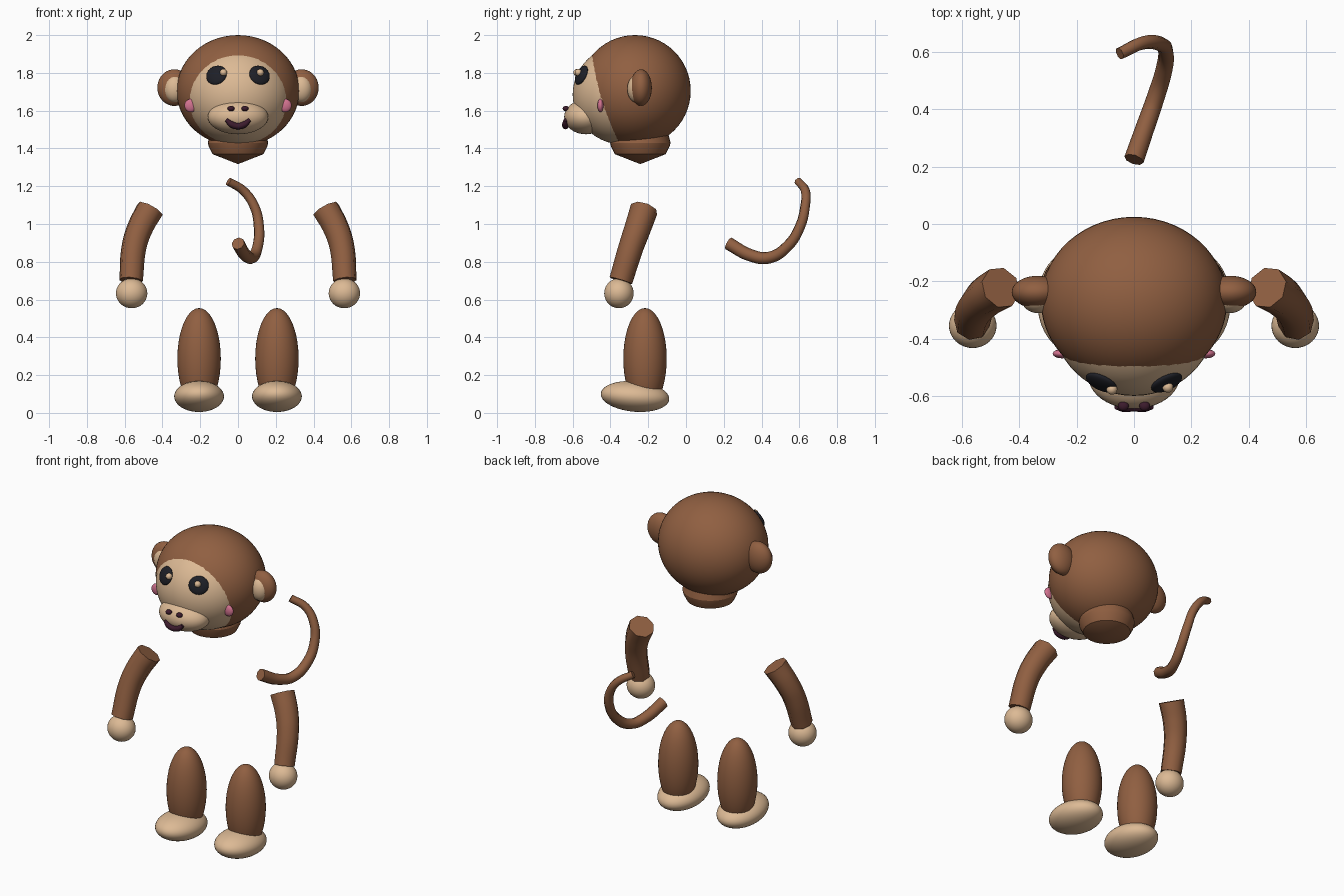
import bpy
import bmesh
from math import radians
from mathutils import Matrix, Vector

if "Cube" in bpy.data.objects:
    bpy.data.objects.remove(bpy.data.objects["Cube"], do_unlink=True)


def material(name, rgb):
    mat = bpy.data.materials.new(name)
    mat.use_nodes = True
    mat.diffuse_color = (*rgb, 1)
    mat.node_tree.nodes["Principled BSDF"].inputs["Base Color"].default_value = (*rgb, 1)
    return mat


BROWN = material("brown fur", (0.28, 0.115, 0.053))
BEIGE = material("beige skin", (0.72, 0.49, 0.30))
BLACK = material("eye black", (0.013, 0.014, 0.02))
PLUM = material("dark plum", (0.045, 0.011, 0.026))
PINK = material("cheek pink", (0.65, 0.17, 0.28))


def smooth(obj, angle=60):
    bpy.ops.object.select_all(action="DESELECT")
    obj.select_set(True)
    bpy.context.view_layer.objects.active = obj
    bpy.ops.object.shade_smooth_by_angle(angle=radians(angle))


def add_mesh(name, bm, mat):
    mesh = bpy.data.meshes.new(name)
    bmesh.ops.recalc_face_normals(bm, faces=bm.faces)
    bm.to_mesh(mesh)
    bm.free()
    mesh.materials.append(mat)
    obj = bpy.data.objects.new(name, mesh)
    bpy.context.collection.objects.link(obj)
    smooth(obj)
    return obj


def ellipsoid(name, mat, loc, size, turn=None, segments=40):
    """Squashed ball; turn is a 4x4 rotation."""
    bm = bmesh.new()
    bmesh.ops.create_uvsphere(bm, u_segments=segments, v_segments=segments // 2, radius=1)
    place = Matrix.Translation(loc) @ (turn or Matrix()) @ Matrix.Diagonal((*size, 1))
    bmesh.ops.transform(bm, matrix=place, verts=bm.verts)
    return add_mesh(name, bm, mat)


def tube(name, mat, points, start, end, mid=None, sides=2):
    """Capped tube through points, with radius running from start to end."""
    curve = bpy.data.curves.new(name, "CURVE")
    curve.dimensions = "3D"
    curve.bevel_depth = 1
    curve.bevel_resolution = sides
    curve.use_fill_caps = True
    curve.resolution_u = 8
    spline = curve.splines.new("BEZIER")
    spline.bezier_points.add(len(points) - 1)
    last = len(points) - 1
    for i, (bp, co) in enumerate(zip(spline.bezier_points, points)):
        bp.co = co
        bp.handle_left_type = bp.handle_right_type = "AUTO"
        bp.radius = start + (end - start) * i / last
        if mid and 0 < i < last:
            bp.radius = mid
    obj = bpy.data.objects.new(name, curve)
    bpy.context.collection.objects.link(obj)
    bpy.ops.object.select_all(action="DESELECT")
    obj.select_set(True)
    bpy.context.view_layer.objects.active = obj
    bpy.ops.object.convert(target="MESH")
    obj = bpy.context.object
    obj.name = name
    obj.data.materials.clear()
    obj.data.materials.append(mat)
    smooth(obj)
    return obj


# Head, face and muzzle
ellipsoid("head", BROWN, (0, -0.27, 1.705), (0.325, 0.295, 0.295), segments=56)
FACE = Vector((0, -0.33, 1.685))
FACE_SIZE = Vector((0.285, 0.27, 0.265))
ellipsoid("face", BEIGE, FACE, FACE_SIZE, segments=56)
ellipsoid("muzzle", BEIGE, (0, -0.53, 1.567), (0.16, 0.115, 0.092))

# Smiling mouth
tube("mouth", PLUM, [(-0.062, -0.638, 1.552), (-0.035, -0.64, 1.528), (0, -0.638, 1.518),
                     (0.035, -0.64, 1.528), (0.062, -0.638, 1.552)], 0.01, 0.01, 0.017)

# Neck stub with a shallow pointed underside
bm = bmesh.new()
profile = [(0.15, 1.47), (0.16, 1.43), (0.155, 1.41), (0.135, 1.37), (0, 1.317)]
verts = [bm.verts.new((r, 0, z)) for r, z in profile]
edges = [bm.edges.new(pair) for pair in zip(verts, verts[1:])]
bmesh.ops.spin(bm, geom=verts + edges, cent=(0, 0, 0), axis=(0, 0, 1),
               angle=radians(360), steps=32)
bmesh.ops.remove_doubles(bm, verts=bm.verts, dist=0.0005)
bmesh.ops.translate(bm, vec=(0, -0.242, 0), verts=bm.verts)
smooth(add_mesh("neck", bm, BROWN), 25)

# Paired parts
for side, s in (("left", 1), ("right", -1)):
    # Flat eye lying on the face surface
    x, z = s * 0.114, 1.788
    u, w = x / FACE_SIZE.x, (z - FACE.z) / FACE_SIZE.z
    y = FACE.y - FACE_SIZE.y * (1 - u * u - w * w) ** 0.5
    offset = Vector((x, y, z)) - FACE
    normal = Vector([d / r ** 2 for d, r in zip(offset, FACE_SIZE)])
    turn = normal.to_track_quat("Z", "Y").to_matrix().to_4x4()
    ellipsoid(side + "_eye", BLACK, (x, y, z), (0.058, 0.054, 0.018), turn)

    ellipsoid(side + "_nostril", PLUM, (s * 0.037, -0.636, 1.611), (0.019, 0.017, 0.014), segments=20)
    ellipsoid(side + "_cheek", PINK, (s * 0.25, -0.453, 1.627), (0.034, 0.016, 0.035), segments=24)
    ellipsoid(side + "_ear", BROWN, (s * 0.337, -0.238, 1.722), (0.09, 0.057, 0.097))
    ellipsoid(side + "_inner_ear", BEIGE, (s * 0.335, -0.262, 1.715), (0.058, 0.049, 0.072))

    # Arm and hand
    tube(side + "_arm", BROWN, [(s * 0.465, -0.222, 1.078), (s * 0.518, -0.255, 0.98),
                                (s * 0.55, -0.29, 0.88), (s * 0.566, -0.345, 0.70)], 0.075, 0.063)
    ellipsoid(side + "_hand", BEIGE, (s * 0.563, -0.355, 0.633), (0.083, 0.078, 0.079))

    # Leg and foot, toes lifted slightly
    ellipsoid(side + "_leg", BROWN, (s * 0.206, -0.217, 0.287), (0.115, 0.115, 0.268))
    ellipsoid(side + "_foot", BEIGE, (s * 0.206, -0.27, 0.087), (0.132, 0.182, 0.081),
              Matrix.Rotation(radians(-5), 4, "X"))

# Eye highlights, both toward the same side
ellipsoid("right_eye_highlight", BEIGE, (-0.077, -0.577, 1.802), (0.019, 0.019, 0.019), segments=20)
ellipsoid("left_eye_highlight", BEIGE, (0.118, -0.57, 1.802), (0.019, 0.019, 0.019), segments=20)

# Curling tail
tube("tail", BROWN, [(0, 0.225, 0.897), (0.04, 0.34, 0.835), (0.075, 0.44, 0.822),
                     (0.105, 0.54, 0.885), (0.11, 0.605, 0.99), (0.088, 0.63, 1.09),
                     (0.03, 0.632, 1.175), (-0.05, 0.595, 1.225)], 0.035, 0.022)
